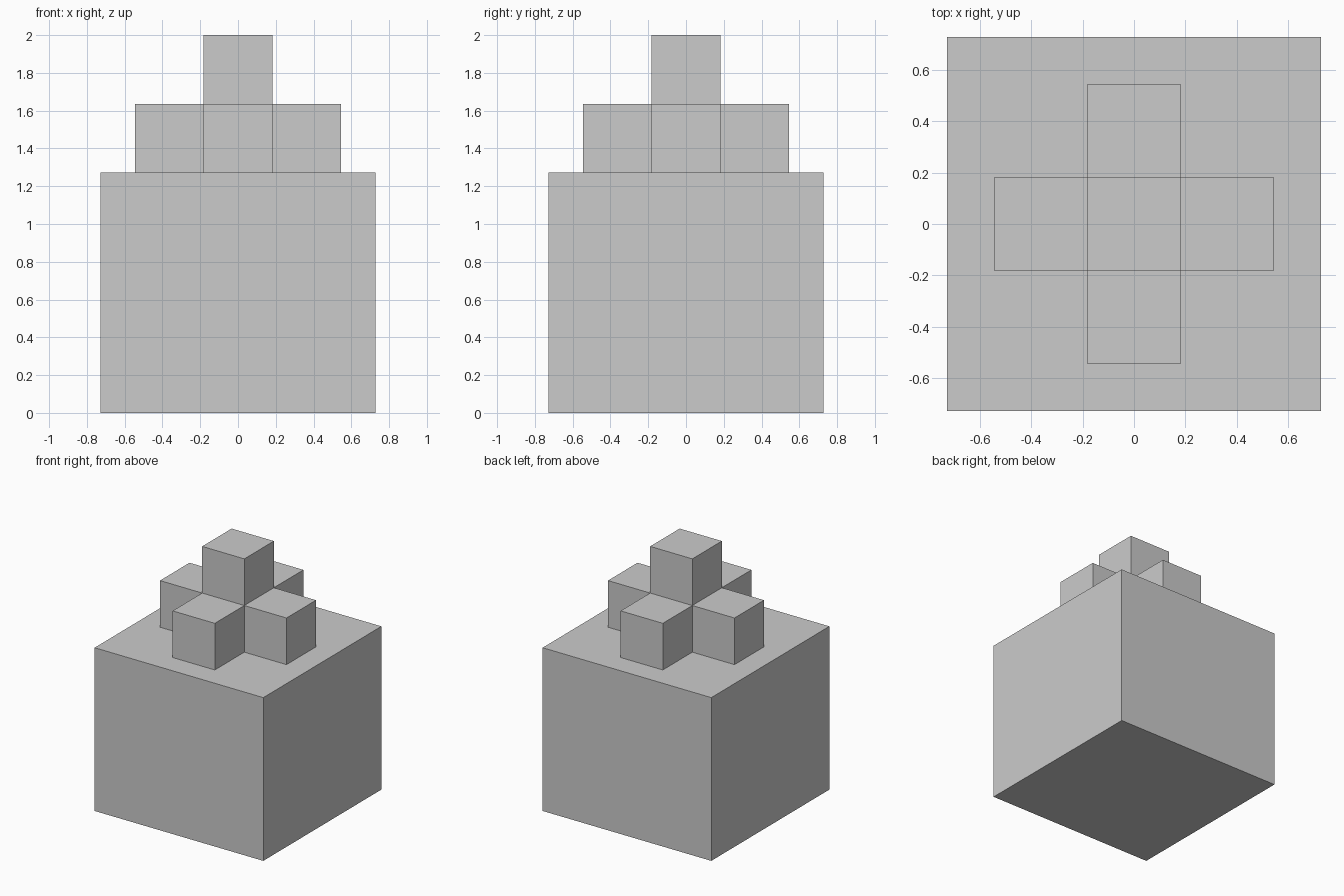
import bpy, bmesh
from mathutils import Matrix, Vector

if "Cube" in bpy.data.objects:
    bpy.data.objects.remove(bpy.data.objects["Cube"])

C = 2 / 5.5          # edge of one small cube
BASE_H = 3.5 * C     # height of the base block


def finish(name, bm):
    bmesh.ops.recalc_face_normals(bm, faces=bm.faces)
    mesh = bpy.data.meshes.new(name)
    bm.to_mesh(mesh)
    bm.free()
    obj = bpy.data.objects.new(name, mesh)
    bpy.context.collection.objects.link(obj)
    return obj


def box(size, center):
    bm = bmesh.new()
    matrix = Matrix.Translation(center) @ Matrix.Diagonal((*size, 1))
    bmesh.ops.create_cube(bm, size=1, matrix=matrix)
    bm.normal_update()
    return bm


# Base block
finish("base_block", box((4 * C, 4 * C, BASE_H), Vector((0, 0, BASE_H / 2))))

# Cross: core cube with arms pulled out of the four sides and the top
bm = box((C, C, C), Vector((0, 0, BASE_H + C / 2)))
arms = [(f, f.normal.copy()) for f in bm.faces if f.normal.z > -0.5]
for face, direction in arms:
    new = bmesh.ops.extrude_discrete_faces(bm, faces=[face])["faces"][0]
    bmesh.ops.translate(bm, verts=new.verts, vec=direction * C)
finish("cross_top", bm)
